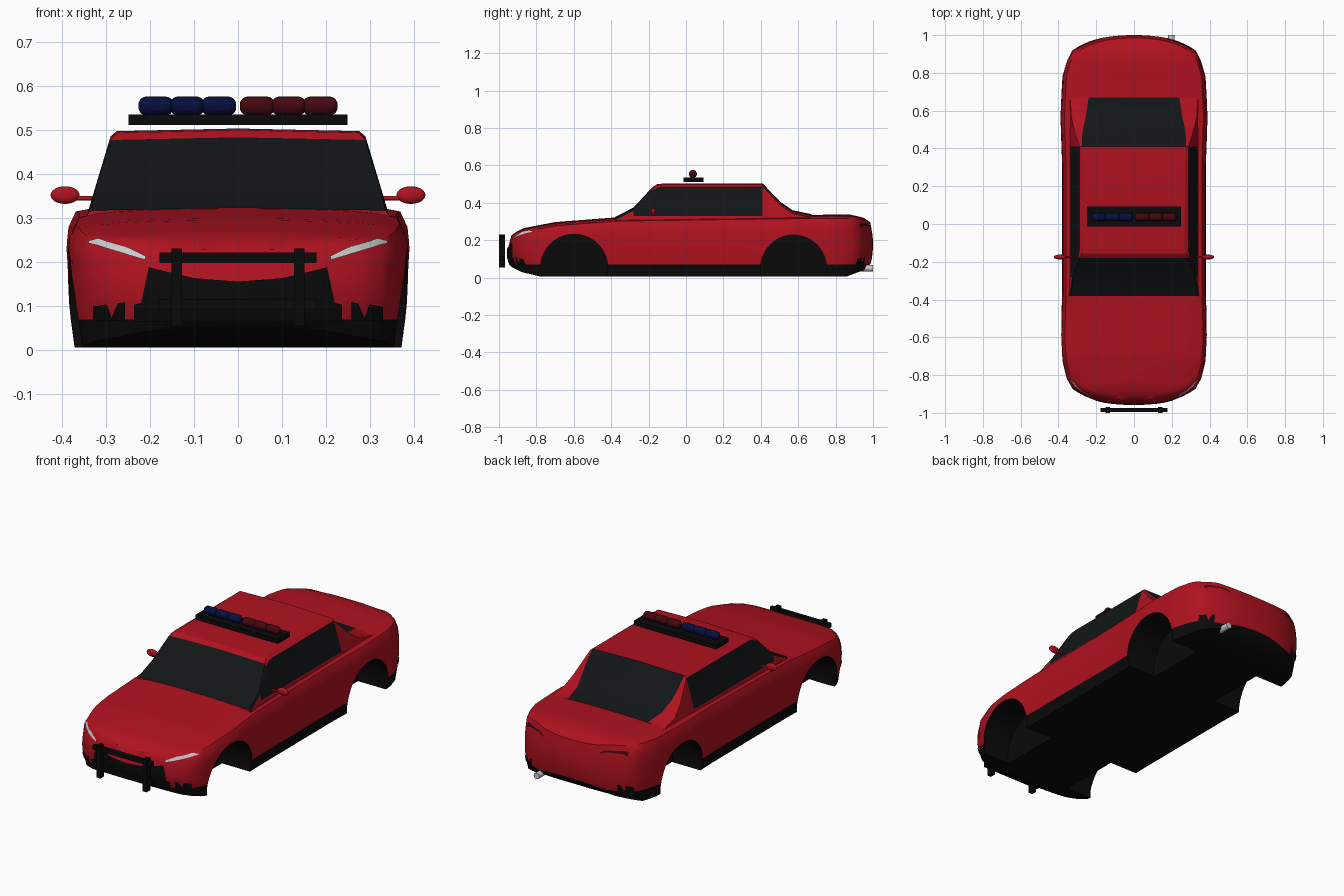
import bpy, bmesh, math
from mathutils import Vector
from mathutils.bvhtree import BVHTree

cube = bpy.data.objects.get("Cube")
if cube:
    bpy.data.objects.remove(cube, do_unlink=True)


def material(name, *rgb, rough=0.5):
    m = bpy.data.materials.new(name)
    m.use_nodes = True
    m.diffuse_color = (*rgb, 1)
    bsdf = next(n for n in m.node_tree.nodes if n.type == 'BSDF_PRINCIPLED')
    bsdf.inputs["Base Color"].default_value = (*rgb, 1)
    bsdf.inputs["Roughness"].default_value = rough
    return m


RED = material("red_paint", 0.43, 0.006, 0.014)
BLACK = material("black_trim", 0.003, 0.003, 0.003)
GLASS = material("dark_glass", 0.006, 0.008, 0.009, rough=0.2)
WHITE = material("headlight_white", 0.75, 0.75, 0.75)
LAMP_RED = material("lamp_red", 0.06, 0.002, 0.005)
LAMP_BLUE = material("lamp_blue", 0.002, 0.005, 0.05)


def finish(name, bm, *mats, angle=40):
    mesh = bpy.data.meshes.new(name)
    bm.to_mesh(mesh)
    bm.free()
    ob = bpy.data.objects.new(name, mesh)
    bpy.context.collection.objects.link(ob)
    for m in mats:
        mesh.materials.append(m)
    smooth(ob, angle)
    return ob


def smooth(ob, angle=40):
    bpy.ops.object.select_all(action='DESELECT')
    ob.select_set(True)
    bpy.context.view_layer.objects.active = ob
    bpy.ops.object.shade_smooth_by_angle(angle=math.radians(angle))


def lookup(table, s, col=1):
    """Piecewise linear value of a table sorted by its first column."""
    if s <= table[0][0]:
        return table[0][col]
    for a, b in zip(table, table[1:]):
        if s <= b[0]:
            return a[col] + (b[col] - a[col]) * (s - a[0]) / (b[0] - a[0])
    return table[-1][col]


def box(name, centre, size, mat):
    bm = bmesh.new()
    bmesh.ops.create_cube(bm, size=1)
    bmesh.ops.scale(bm, vec=size, verts=bm.verts)
    bmesh.ops.translate(bm, vec=centre, verts=bm.verts)
    return finish(name, bm, mat)


def cylinder(name, centre, radius, length, axis, mat, sides=24, bevel=0):
    bm = bmesh.new()
    bmesh.ops.create_cone(bm, cap_ends=True, segments=sides, radius1=radius,
                          radius2=radius, depth=length)
    if bevel:
        rims = [e for e in bm.edges if abs(e.verts[0].co.z - e.verts[1].co.z) < 1e-5]
        bmesh.ops.bevel(bm, geom=rims, offset=bevel, segments=5, profile=0.5,
                        affect='EDGES')
    turn = Vector((0, 0, 1)).rotation_difference(Vector(axis)).to_matrix()
    bmesh.ops.rotate(bm, cent=(0, 0, 0), matrix=turn, verts=bm.verts)
    bmesh.ops.translate(bm, vec=centre, verts=bm.verts)
    return finish(name, bm, mat)


# Lower body: a gridded box bent into shape by these curves along the length
NOSE, TAIL = -0.955, 1.0
TOP = [(-.95, .2), (-.93, .23), (-.88, .262), (-.7, .297), (-.5, .312),
       (-.37, .322), (.6, .335), (.88, .337), (.95, .32), (1, .285)]
BOTTOM = [(-.95, .065), (-.88, .03), (-.78, .006), (.86, .006), (.95, .04), (1, .085)]
HALF = [(-.95, .325), (-.88, .355), (-.75, .377), (-.6, .388), (-.35, .38),
        (.3, .38), (.57, .39), (.8, .378), (.93, .352), (1, .325)]
SIDE = [(0, .965), (.125, .988), (.3, 1), (.7, 1), (.9, .985), (1, .945)]
CUTS = (16, 48, 8)
SILL = 0.07


def shape(u, s, t):
    front = max(0, (-0.7 - s) / 0.25)
    rear = max(0, (s - 0.75) / 0.25)
    bulge = (2 * t - 1) ** 2
    sweep = 0.045 * u * u + 0.035 * u ** 4
    y = s + front * sweep + front ** 4 * 0.02 * bulge
    y -= rear * sweep + rear ** 4 * 0.015 * bulge
    low = lookup(BOTTOM, y)
    high = lookup(TOP, y) - 0.01 * u * u - 0.01 * u ** 8
    sill = max(SILL, low + 0.012)
    z = lookup([(0, low), (1 / CUTS[2], sill), (1, high)], t)
    return Vector((u * lookup(HALF, s) * lookup(SIDE, t), y, z))


bm = bmesh.new()
for axis in range(3):
    a, b = [i for i in range(3) if i != axis]
    for end in (0, 1):
        def corner(i, j):
            p = [0, 0, 0]
            p[axis], p[a], p[b] = end, i / CUTS[a], j / CUTS[b]
            return bm.verts.new(p)
        grid = [[corner(i, j) for j in range(CUTS[b] + 1)] for i in range(CUTS[a] + 1)]
        for i in range(CUTS[a]):
            for j in range(CUTS[b]):
                bm.faces.new((grid[i][j], grid[i + 1][j],
                              grid[i + 1][j + 1], grid[i][j + 1]))
bmesh.ops.remove_doubles(bm, verts=bm.verts, dist=1e-4)
for f in bm.faces:
    f.material_index = int(f.calc_center_median().z < 1 / CUTS[2])
for v in bm.verts:
    v.co = shape(2 * v.co.x - 1, NOSE + (TAIL - NOSE) * v.co.y, v.co.z)
bmesh.ops.recalc_face_normals(bm, faces=bm.faces)
surface = BVHTree.FromBMesh(bm)
body = finish("lower_body", bm, RED, BLACK)

# Wheel wells: a pocket in each corner, leaving the middle of the floor
for y, radius in ((-0.598, 0.18), (0.575, 0.176)):
    for side in (1, -1):
        cutter = cylinder("well_cutter", (side * .42, y, .052), radius, .44,
                          (1, 0, 0), BLACK, 40)
        cutter.hide_render = True
        cut = body.modifiers.new("wheel_well", 'BOOLEAN')
        cut.operation, cut.solver, cut.object = 'DIFFERENCE', 'EXACT', cutter
        cut.material_mode = 'TRANSFER'
        bpy.context.view_layer.objects.active = body
        bpy.ops.object.modifier_apply(modifier=cut.name)
        bpy.data.objects.remove(cutter, do_unlink=True)
smooth(body)

# Cabin: rows of (y, window top height, half width of front and rear glass)
STATIONS = [(-.38, .305, .334), (-.28, .357, .322), (-.18, .465, .288),
            (-.155, .481, .275), (-.12, .485, .265), (.41, .485, .275),
            (.46, .433, .275), (.51, .383, .268), (.57, .342, .255),
            (.67, .321, .24)]
REAR = 5


def wall(h):
    return 0.34 - 0.3 * (h - 0.315)


bm = bmesh.new()
rows = []
for y, z, glass in STATIONS:
    belt = min(0.33, z - 0.004)
    half = [(0.345, 0.28), (wall(belt), belt), (wall(z), z), (glass, z + 0.012)]
    ring = half + [(0, z + 0.018)] + [(-x, h) for x, h in reversed(half)]
    rows.append([bm.verts.new((x, y, h)) for x, h in ring])
for k, (p, q) in enumerate(zip(rows, rows[1:])):
    for i in range(8):
        f = bm.faces.new((p[i], q[i], q[i + 1], p[i + 1]))
        windscreen = k < 2 and 2 <= i <= 5
        rear_window = k >= REAR and i in (3, 4)
        side_window = 1 <= k < REAR and i in (1, 6)
        f.material_index = int(windscreen or rear_window or side_window)
bm.faces.new(rows[0])
bm.faces.new(rows[-1])
bmesh.ops.recalc_face_normals(bm, faces=bm.faces)
finish("cabin", bm, RED, GLASS, angle=25)


def panel(name, strip, facing, mat, cols=14, rows=5):
    """Mirrored trim laid on the body; strip rows are (x, low z, high z)."""
    bm = bmesh.new()
    for side in (1, -1):
        grid = []
        for i in range(cols + 1):
            x = strip[0][0] + (strip[-1][0] - strip[0][0]) * i / cols
            low, high = lookup(strip, x), lookup(strip, x, 2)
            line = []
            for j in range(rows + 1):
                p = Vector((side * x, facing * 1.2, low + (high - low) * j / rows))
                hit, normal, _, _ = surface.ray_cast(p, Vector((0, -facing, 0)), 0.42)
                if hit is None:
                    p.y = facing * 0.87
                    hit, normal, _, _ = surface.find_nearest(p)
                line.append(bm.verts.new(hit + normal * 0.004))
            grid.append(line)
        for i in range(cols):
            for j in range(rows):
                quad = [grid[i][j], grid[i + 1][j], grid[i + 1][j + 1], grid[i][j + 1]]
                bm.faces.new(quad if side * facing < 0 else quad[::-1])
    return finish(name, bm, mat)


# Lights, grille and bumper vents
panel("headlights", [(.208, .204, .212), (.25, .216, .233), (.3, .231, .247),
                     (.318, .237, .251), (.336, .241, .247)], -1, WHITE)
panel("grille", [(0, .066, .155), (.1, .066, .163), (.205, .066, .188),
                 (.212, .066, .11), (.235, .066, .104)], -1, BLACK)
panel("tail_lights", [(.17, .262, .27), (.2, .275, .285), (.28, .275, .288),
                      (.3, .262, .285)], 1, LAMP_RED)
for label, facing in (("front", -1), ("rear", 1)):
    panel(label + "_bumper_vents", [(.255, .068, .11), (.27, .068, .108),
                                    (.285, .068, .075), (.295, .068, .105),
                                    (.325, .068, .1)], facing, BLACK)

# Push bar
for side, label in ((1, "left"), (-1, "right")):
    box("push_bar_upright_" + label, (side * .139, -.984, .143), (.024, .032, .176), BLACK)
for z, label in ((.21, "upper"), (.104, "lower")):
    box("push_bar_rail_" + label, (0, -.984, z), (.356, .02, .023), BLACK)

# Roof light bar with three lamps a side
box("light_bar_base", (0, .04, .523), (.496, .105, .024), BLACK)
for side, label, mat in ((1, "red", LAMP_RED), (-1, "blue", LAMP_BLUE)):
    for i in range(3):
        cylinder(f"{label}_lamp_{i + 1}", (side * (.044 + .071 * i), .037, .554),
                 .0215, .08, (1, 0, 0), mat, bevel=.019)

# Door mirrors
for side, label in ((1, "left"), (-1, "right")):
    bm = bmesh.new()
    bmesh.ops.create_uvsphere(bm, u_segments=20, v_segments=12, radius=1)
    bmesh.ops.scale(bm, vec=(.033, .013, .02), verts=bm.verts)
    bmesh.ops.translate(bm, vec=(side * .392, -.175, .352), verts=bm.verts)
    finish("mirror_" + label, bm, RED)
    cylinder("mirror_stalk_" + label, (side * .345, -.175, .345), .005, .06,
             (1, 0, 0), RED, 10)

# Exhaust
cylinder("exhaust_pipe", (.198, .965, .05), .017, .07, (0, 1, 0), WHITE, 20)
